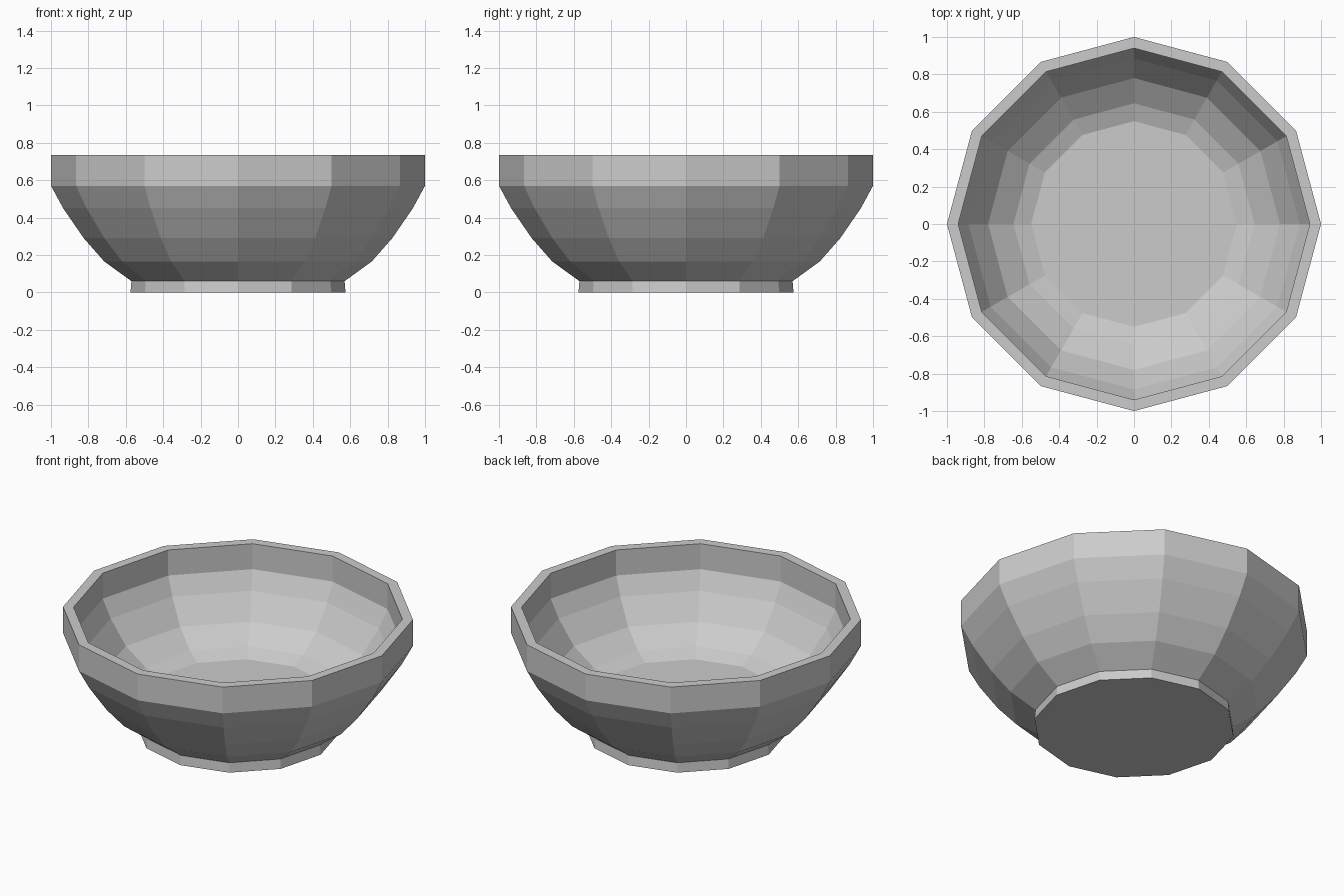
import bpy, bmesh
from math import cos, sin, tau

SIDES = 12

cube = bpy.data.objects.get("Cube")
if cube:
    bpy.data.objects.remove(cube, do_unlink=True)

# Plain grey glaze
grey = bpy.data.materials.new("light_grey")
grey.use_nodes = True
colour = (0.6, 0.6, 0.6, 1)
grey.diffuse_color = colour
grey.node_tree.nodes["Principled BSDF"].inputs["Base Color"].default_value = colour

# Foot and outer wall upward, then over the rim and down the inner wall
outer = [(0.575, 0), (0.57, 0.06), (0.715, 0.165), (0.825, 0.29),
         (0.935, 0.45), (1, 0.57), (1, 0.735)]
inner = [(0.94, 0.735), (0.94, 0.575), (0.885, 0.465), (0.78, 0.32),
         (0.645, 0.225), (0.55, 0.19)]


def lathe(name, profile, material):
    """Revolve a profile into a flat-faceted solid, capped at both ends."""
    bm = bmesh.new()
    rings = [[bm.verts.new((r * cos(tau * i / SIDES), r * sin(tau * i / SIDES), z))
              for i in range(SIDES)] for r, z in profile]
    for low, high in zip(rings, rings[1:]):
        for i in range(SIDES):
            j = (i + 1) % SIDES
            bm.faces.new((low[i], low[j], high[j], high[i]))
    bm.faces.new(rings[0][::-1])
    bm.faces.new(rings[-1])
    mesh = bpy.data.meshes.new(name)
    bm.to_mesh(mesh)
    bm.free()
    mesh.materials.append(material)
    obj = bpy.data.objects.new(name, mesh)
    bpy.context.collection.objects.link(obj)
    return obj


lathe("bowl", outer + inner, grey)
